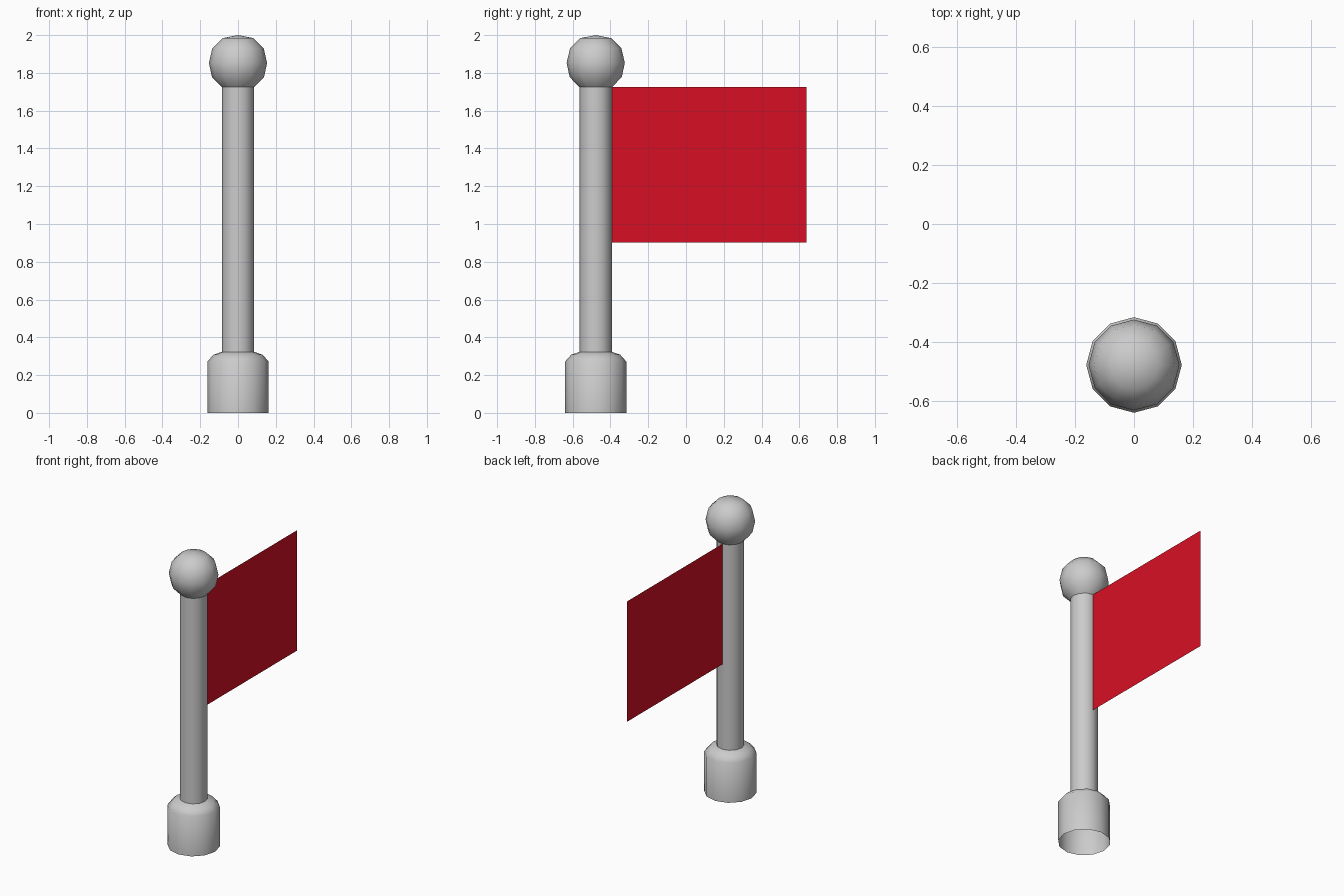
import bpy, bmesh, math

if "Cube" in bpy.data.objects:
    bpy.data.objects.remove(bpy.data.objects["Cube"], do_unlink=True)

POLE_Y = -0.478
SIDES = 12


def make_material(name, color):
    mat = bpy.data.materials.new(name)
    mat.use_nodes = True
    mat.diffuse_color = color
    mat.node_tree.nodes["Principled BSDF"].inputs["Base Color"].default_value = color
    return mat


def add_object(name, bm, mat):
    mesh = bpy.data.meshes.new(name)
    bm.to_mesh(mesh)
    bm.free()
    mesh.materials.append(mat)
    obj = bpy.data.objects.new(name, mesh)
    bpy.context.collection.objects.link(obj)
    return obj


def lathe(name, profile, mat):
    """Revolve (radius, z) points around the pole axis, with open ends."""
    bm = bmesh.new()
    verts = [bm.verts.new((r, 0, z)) for r, z in profile]
    edges = [bm.edges.new(pair) for pair in zip(verts, verts[1:])]
    bmesh.ops.spin(bm, geom=verts + edges, cent=(0, 0, 0), axis=(0, 0, 1),
                   angle=math.tau, steps=SIDES)
    bmesh.ops.remove_doubles(bm, verts=bm.verts, dist=0.0005)
    bmesh.ops.recalc_face_normals(bm, faces=bm.faces)
    # Open shells: make sure the sides point away from the axis
    side = max(bm.faces, key=lambda f: f.calc_center_median().xy.length)
    if side.normal.xy.dot(side.calc_center_median().xy) < 0:
        bmesh.ops.reverse_faces(bm, faces=bm.faces)
    obj = add_object(name, bm, mat)
    obj.location.y = POLE_Y
    bpy.ops.object.select_all(action="DESELECT")
    obj.select_set(True)
    bpy.context.view_layer.objects.active = obj
    bpy.ops.object.shade_smooth_by_angle(angle=math.radians(60))
    return obj


grey = make_material("light grey", (0.60, 0.60, 0.60, 1))
red = make_material("flag red", (0.68, 0.005, 0.017, 1))

# Base socket with rounded shoulder, open underneath
lathe("base", [(0.162, 0), (0.162, 0.272), (0.13, 0.308), (0.086, 0.323)], grey)

# Pole
lathe("pole", [(0.086, 0.323), (0.086, 1.724)], grey)

# Ball finial
lathe("ball", [(0.086, 1.724), (0.138, 1.778), (0.154, 1.853), (0.136, 1.93),
               (0.082, 1.984), (0, 2.0)], grey)

# Flag: a single flat sheet
bm = bmesh.new()
corners = [(-0.392, 0.903), (0.638, 0.903), (0.638, 1.724), (-0.392, 1.724)]
bm.faces.new([bm.verts.new((0, y, z)) for y, z in corners])
add_object("flag", bm, red)
